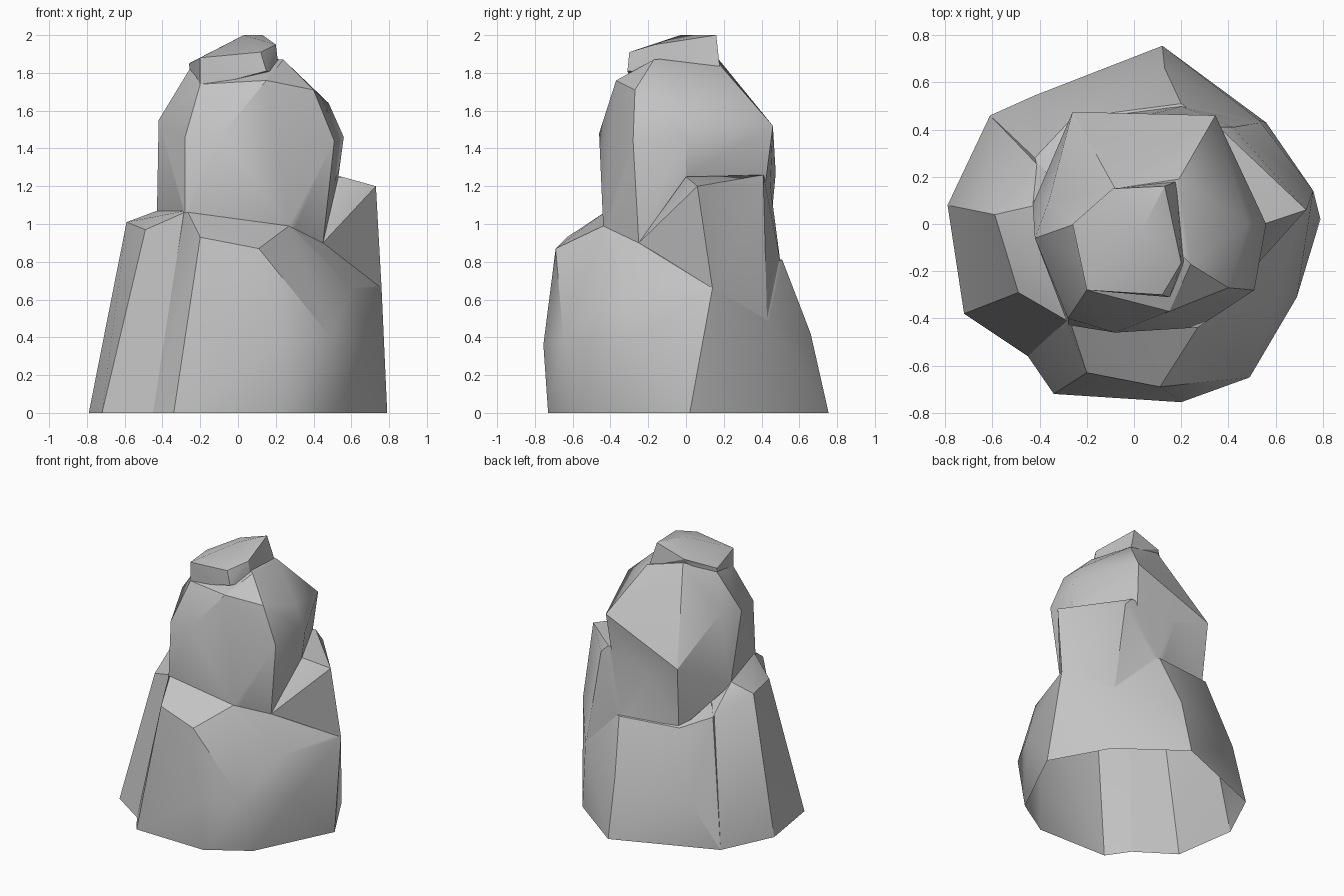
import bpy
import bmesh
from math import radians

default_cube = bpy.data.objects.get("Cube")
if default_cube:
    bpy.data.objects.remove(default_cube, do_unlink=True)

# Single stone colour
stone = bpy.data.materials.new("grey_stone")
stone.use_nodes = True
colour = (0.55, 0.55, 0.55, 1)
stone.diffuse_color = colour
stone.node_tree.nodes["Principled BSDF"].inputs["Base Color"].default_value = colour


def boulder(name, *corners):
    """Chipped stone: the convex shell around a few corner points."""
    bm = bmesh.new()
    for corner in corners:
        bm.verts.new(corner)
    shell = bmesh.ops.convex_hull(bm, input=bm.verts)
    unused = {v for v in shell["geom_interior"] + shell["geom_unused"]
              if isinstance(v, bmesh.types.BMVert)}
    bmesh.ops.delete(bm, geom=list(unused), context="VERTS")
    bmesh.ops.recalc_face_normals(bm, faces=bm.faces)
    mesh = bpy.data.meshes.new(name)
    bm.to_mesh(mesh)
    bm.free()
    mesh.materials.append(stone)
    stone_object = bpy.data.objects.new(name, mesh)
    bpy.context.collection.objects.link(stone_object)
    return stone_object


def merge(target, lump):
    """Fuse a lump into the target and remove the leftover lump."""
    union = target.modifiers.new("union", "BOOLEAN")
    union.operation = "UNION"
    union.solver = "EXACT"
    union.object = lump
    bpy.ops.object.modifier_apply(modifier=union.name)
    bpy.data.objects.remove(lump, do_unlink=True)


# Wide base with the sloping front ledge
rock = boulder(
    "standing_rock",
    (-.34, -.72, 0), (.22, -.73, 0), (.51, -.55, 0), (.79, .02, 0),
    (.56, .43, 0), (.12, .755, 0), (-.61, .46, 0), (-.45, -.56, 0),
    (.2, -.755, .36), (.49, -.65, .4), (.69, -.31, .37), (.76, .14, .66),
    (.6, -.33, .66), (.53, .44, .48), (.13, .66, .42), (-.42, .545, .33),
    (-.2, -.63, .93), (.11, -.69, .87), (.27, -.44, .99), (-.28, -.42, 1.07),
    (.45, -.25, .9), (.2, .51, .81), (-.26, .45, .82), (-.42, .28, .88),
)

# Tall slab leaning on the right side
right_slab = boulder(
    "right_slab",
    (-.79, .08, 0), (-.72, -.38, 0), (-.45, -.56, 0), (-.61, .46, 0),
    (-.2, 0, 0), (-.59, .04, 1.01), (-.49, -.29, .97), (-.28, -.41, 1.07),
    (-.43, .08, 1.07), (-.2, 0, 1.06), (-.41, .27, .87),
)

# Raised shoulder on the left side, sloping down behind
left_shoulder = boulder(
    "left_shoulder",
    (.76, .14, .65), (.53, .43, .49), (.52, .4, .74), (.45, -.24, .9),
    (.73, .06, 1.2), (.42, .41, 1.2), (.55, 0, 1.25), (.36, .41, 1.26),
    (.01, .45, 1.18), (-.25, .44, .83), (.2, .5, .8), (.2, 0, .6), (.2, 0, 1.2),
)

# Neck and broad head, cut under at the back
head = boulder(
    "head_rock",
    (-.43, .08, 1.05), (-.28, -.43, 1.06), (.27, -.44, .98), (.45, -.24, .9),
    (-.25, .43, .8), (.3, .38, .9), (.53, 0, 1.24), (.34, .39, 1.27),
    (-.42, -.06, 1.55), (-.28, -.4, 1.46), (-.08, -.46, 1.48), (.15, -.37, 1.76),
    (.4, -.27, 1.71), (.51, -.28, 1.44), (.56, 0, 1.46), (.48, 0, 1.64),
    (.345, .46, 1.52), (-.26, .475, 1.27), (-.36, .1, 1.58), (.19, .19, 1.83),
    (-.08, .15, 1.9), (-.25, 0, 1.83), (-.2, -.28, 1.74), (.24, -.17, 1.87),
)

# Small cap on top
crown = boulder(
    "crown_rock",
    (-.26, 0, 1.85), (-.2, -.28, 1.88), (.12, -.3, 1.91), (.2, -.165, 1.95),
    (.03, -.03, 2), (.13, .16, 2), (-.09, .15, 1.93), (.18, .18, 1.82),
    (.15, -.31, 1.81), (-.19, -.28, 1.72), (.22, -.16, 1.8), (-.24, 0, 1.7),
)

bpy.ops.object.select_all(action="DESELECT")
rock.select_set(True)
bpy.context.view_layer.objects.active = rock
for lump in (right_slab, left_shoulder, head, crown):
    merge(rock, lump)

# Open underside, tidy seams and flat patches
bm = bmesh.new()
bm.from_mesh(rock.data)
underside = [f for f in bm.faces if all(v.co.z < .001 for v in f.verts)]
bmesh.ops.delete(bm, geom=underside, context="FACES")
bmesh.ops.remove_doubles(bm, verts=bm.verts, dist=.012)
bmesh.ops.dissolve_limit(bm, angle_limit=radians(2), verts=bm.verts, edges=bm.edges)
bm.to_mesh(rock.data)
bm.free()
bpy.ops.object.shade_smooth_by_angle(angle=radians(30))
